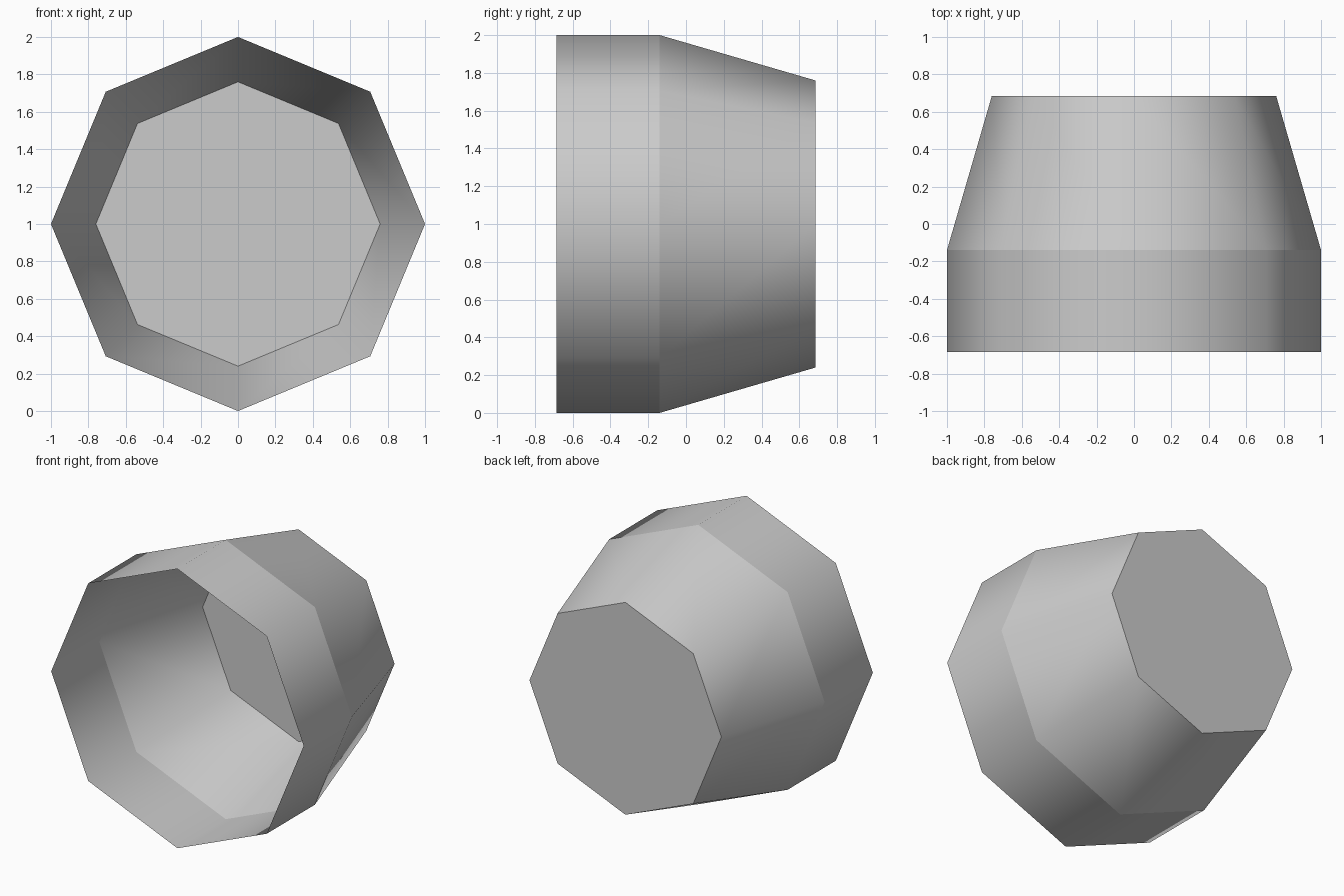
import bpy, bmesh
from math import sin, cos, pi

cube = bpy.data.objects.get("Cube")
if cube:
    bpy.data.objects.remove(cube, do_unlink=True)

SIDES = 8
# (depth along y, radius) of each ring from the open mouth to the closed base
PROFILE = [(-0.685, 1.0), (-0.14, 1.0), (0.685, 0.76)]

grey = bpy.data.materials.new("light grey")
grey.use_nodes = True
colour = (0.6, 0.6, 0.6, 1)
grey.diffuse_color = colour
grey.node_tree.nodes["Principled BSDF"].inputs["Base Color"].default_value = colour

# Open octagonal cup lying on its side, mouth to the front
bm = bmesh.new()
rings = []
for y, r in PROFILE:
    angles = [2 * pi * i / SIDES for i in range(SIDES)]
    rings.append([bm.verts.new((r * cos(a), y, 1 + r * sin(a))) for a in angles])

# Collar and tapered walls
for a, b in zip(rings, rings[1:]):
    for i in range(SIDES):
        j = (i + 1) % SIDES
        bm.faces.new((a[i], b[i], b[j], a[j])).smooth = True

# Flat closed end
bm.faces.new(rings[-1])
bmesh.ops.recalc_face_normals(bm, faces=bm.faces)

# Outward direction, and hard edges around every ring
base = max(bm.faces, key=lambda f: f.calc_center_median().y)
if base.normal.y < 0:
    bmesh.ops.reverse_faces(bm, faces=bm.faces)
for e in bm.edges:
    if abs(e.verts[0].co.y - e.verts[1].co.y) < 0.001:
        e.smooth = False

mesh = bpy.data.meshes.new("octagonal_cup")
bm.to_mesh(mesh)
bm.free()
mesh.materials.append(grey)
cup = bpy.data.objects.new("octagonal_cup", mesh)
bpy.context.collection.objects.link(cup)
